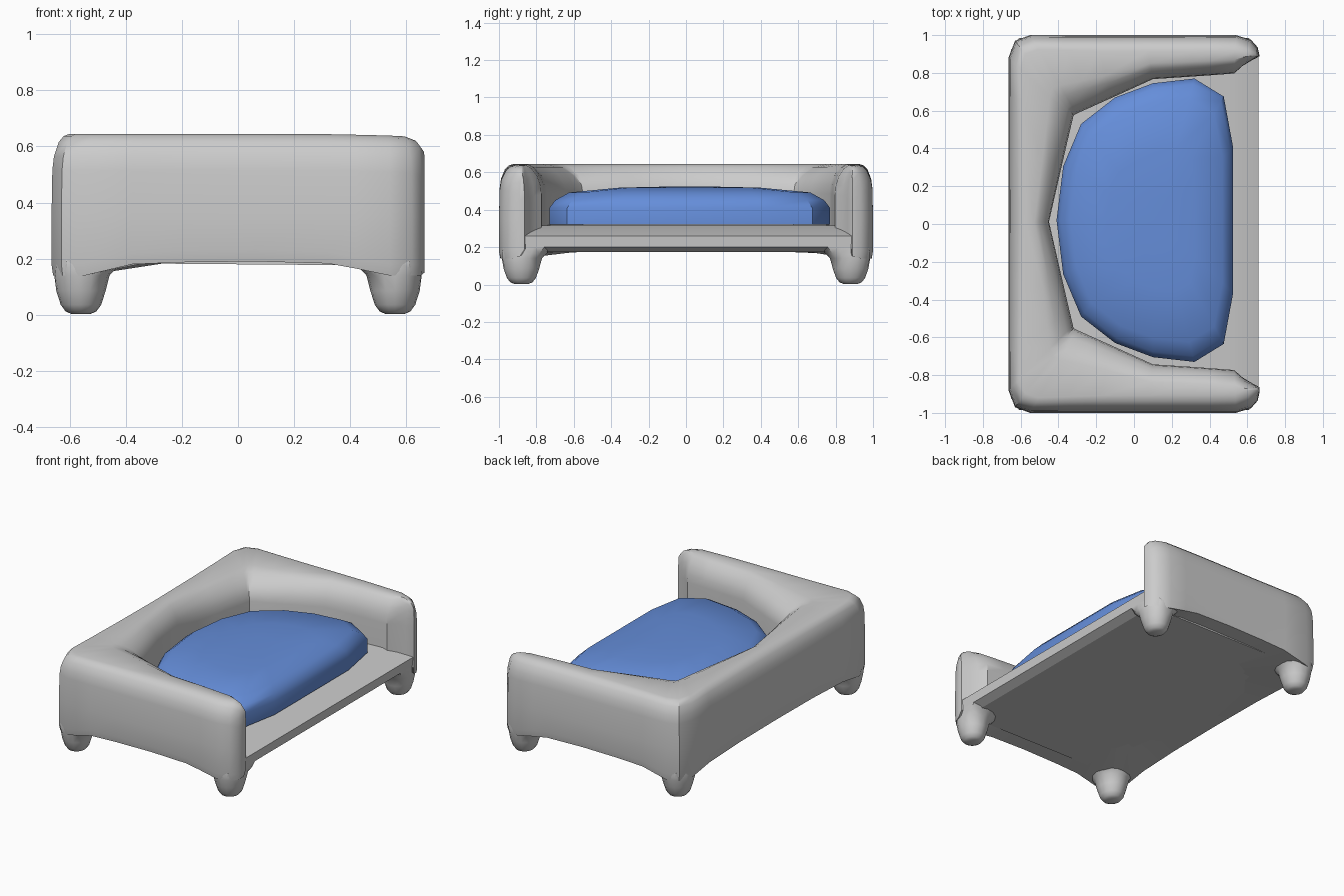
import bpy, bmesh, math
from mathutils import Vector

if "Cube" in bpy.data.objects:
    bpy.data.objects.remove(bpy.data.objects["Cube"])

SHIFT = 0.012  # the hollow sits slightly off-centre in y


def make_object(name, rings, closed=True, caps=True, angle=35):
    """Loft a list of equal-length point rings into a smooth-shaded object."""
    bm = bmesh.new()
    vs = [[bm.verts.new(p) for p in ring] for ring in rings]
    n = len(vs[0])
    for a, b in zip(vs, vs[1:]):
        for i in range(n):
            j = (i + 1) % n
            bm.faces.new((a[i], a[j], b[j], b[i]))
    if caps:
        bm.faces.new(vs[0])
        bm.faces.new(vs[-1])
    bmesh.ops.recalc_face_normals(bm, faces=bm.faces)
    me = bpy.data.meshes.new(name)
    bm.to_mesh(me)
    bm.free()
    ob = bpy.data.objects.new(name, me)
    bpy.context.collection.objects.link(ob)
    bpy.ops.object.select_all(action='DESELECT')
    ob.select_set(True)
    bpy.context.view_layer.objects.active = ob
    bpy.ops.object.shade_smooth_by_angle(angle=math.radians(angle))
    return ob


# Surrounding wall: outer xy, inner xy, top z, bottom z, from arm tip to middle of back
half = [
    ((.665, .89), (.663, .875), .58, .15),
    ((.655, .935), (.62, .852), .62, .14),
    ((.62, .975), (.575, .825), .636, .14),
    ((.54, 1.0), (.53, .785), .639, .14),
    ((.42, 1.0), (.40, .775), .642, .165),
    ((.32, 1.0), (.30, .768), .644, .183),
    ((.06, 1.0), (.10, .755), .645, .19),
    ((-.20, 1.0), (-.12, .655), .645, .187),
    ((-.38, 1.0), (-.22, .61), .645, .18),
    ((-.55, 1.0), (-.305, .572), .645, .14),
    ((-.63, .97), (-.32, .563), .645, .14),
    ((-.665, .88), (-.323, .55), .645, .14),
    ((-.665, .70), (-.342, .47), .645, .168),
    ((-.665, .40), (-.385, .285), .645, .18),
    ((-.665, .0), (-.45, .0), .645, .183),
]


def section(o, i, top, bottom, side):
    o, i = Vector(o), Vector(i)
    length = (i - o).length
    pts = []
    outer = [(.008, bottom), (0, bottom + .04), (0, .35), (.004, top - .13),
             (.012, top - .08), (.035, top - .03), (.06, top - .008), (.09, top)]
    for d, z in outer:
        pts.append((min(d / length, d / .15), z))
    pts += [(.64, top - .001), (.76, top - .018), (.90, top - .06),
            (.98, top - .11), (1, top - .16), (1, .19)]
    out = []
    for f, z in pts:
        p = o.lerp(i, f)
        out.append((p.x, side * p.y + SHIFT * min(1, f), z))
    return out


rings = [section(*s, 1) for s in half] + [section(*s, -1) for s in half[-2::-1]]
make_object("surround_wall", rings)

# Floor slab with a sloping front lip
profile = [(-.62, .185), (.60, .175), (.655, .20), (.66, .26), (.50, .315), (-.62, .32)]
make_object("floor", [[(x, y, z) for x, z in profile] for y in (-.875, .885)], angle=20)

# Four stubby rounded legs, kept flush with the outer wall
levels = [(.003, .035), (.012, .055), (.035, .072), (.085, .088),
          (.14, .102), (.165, .125), (.20, .16)]
for sx, xn in ((1, "front"), (-1, "back")):
    for sy, yn in ((1, "left"), (-1, "right")):
        legs = []
        for z, r in levels:
            ring = []
            for k in range(16):
                a = 2 * math.pi * k / 16
                x = min(.56 + r * math.cos(a), .655)
                y = min(.88 + 1.08 * r * math.sin(a), .985)
                over = x / .665 + y - 1.90   # trim to the rounded body corner
                if over > 0:
                    x -= over * .35
                    y -= over * .5
                ring.append((sx * x, sy * y, z))
            legs.append(ring)
        make_object(f"leg_{xn}_{yn}", legs, angle=50)

# Blue cushion: straight front, rounded back, shallow domed top
outline = [(.525, .385), (.475, .655), (.32, .75), (.10, .725), (-.10, .65),
           (-.28, .51), (-.375, .285), (-.41, 0)]
outline += [(x, -y) for x, y in outline[-2::-1]]
cx = .12
rings = []
for s, z in ((1, .322), (1, .41), (.96, .45), (.86, .492), (.5, .518), (.2, .523)):
    rings.append([(cx + (x - cx) * s, y * s + .02, z) for x, y in outline])
cushion = make_object("cushion", rings, angle=40)
mat = bpy.data.materials.new("blue_fabric")
mat.diffuse_color = (.13, .27, .70, 1)
mat.use_nodes = True
mat.node_tree.nodes["Principled BSDF"].inputs["Base Color"].default_value = mat.diffuse_color
cushion.data.materials.append(mat)
